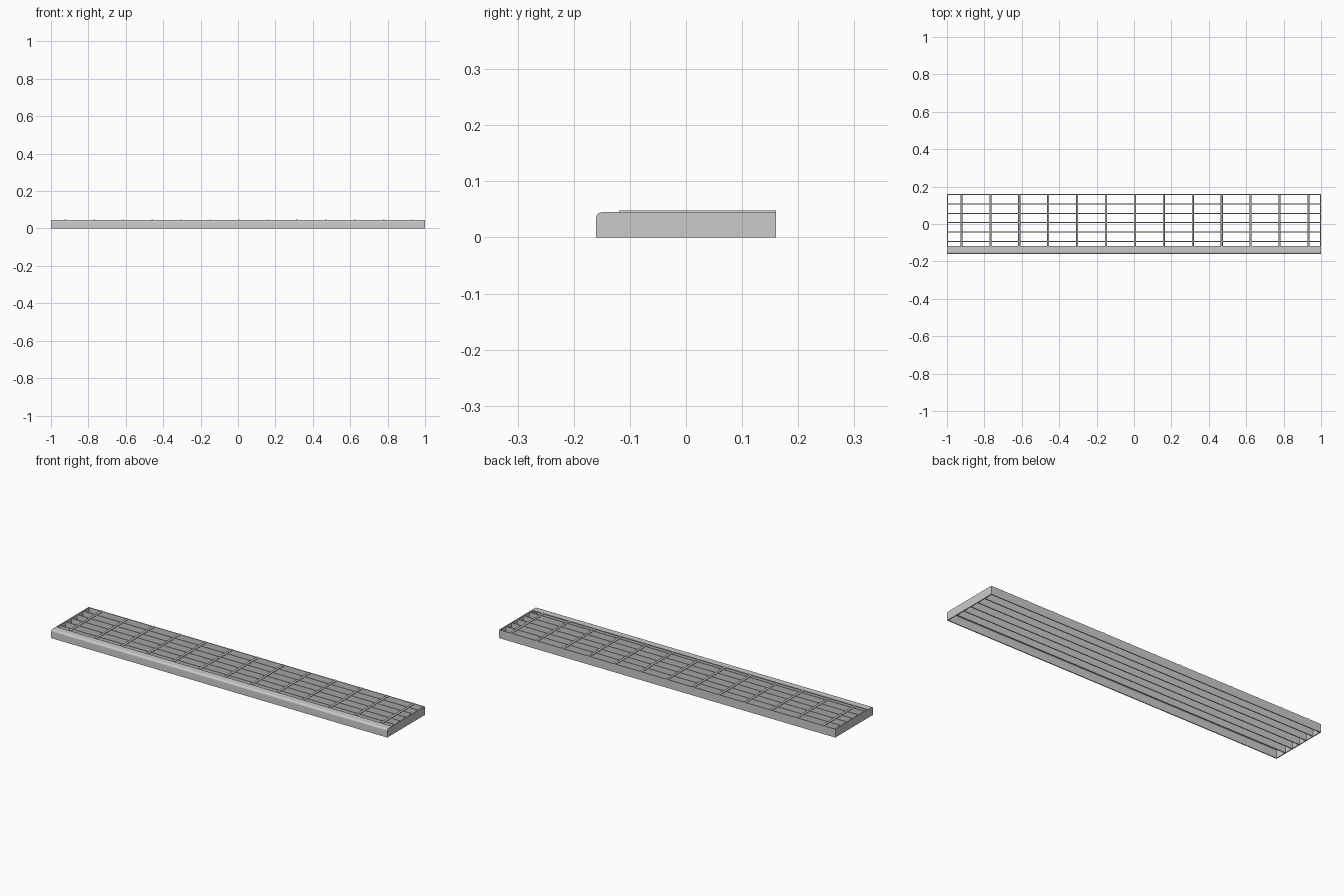
import bpy, bmesh, math

if "Cube" in bpy.data.objects:
    bpy.data.objects.remove(bpy.data.objects["Cube"])

H = 0.045    # bar height
T = 0.005    # plate thickness


def box(name, lo, hi):
    bm = bmesh.new()
    bmesh.ops.create_cube(bm, size=1)
    for v in bm.verts:
        v.co = [(a + b) / 2 + c * (b - a) for a, b, c in zip(lo, hi, v.co)]
    me = bpy.data.meshes.new(name)
    bm.to_mesh(me)
    bm.free()
    ob = bpy.data.objects.new(name, me)
    bpy.context.collection.objects.link(ob)
    return ob


def extrude_x(name, profile, x0, x1):
    """Extrude a closed (y, z) profile along x."""
    bm = bmesh.new()
    face = bm.faces.new([bm.verts.new((x0, y, z)) for y, z in profile])
    ext = bmesh.ops.extrude_face_region(bm, geom=[face])["geom"]
    bmesh.ops.translate(bm, vec=(x1 - x0, 0, 0),
                        verts=[g for g in ext if isinstance(g, bmesh.types.BMVert)])
    bmesh.ops.recalc_face_normals(bm, faces=bm.faces)
    me = bpy.data.meshes.new(name)
    bm.to_mesh(me)
    bm.free()
    ob = bpy.data.objects.new(name, me)
    bpy.context.collection.objects.link(ob)
    bpy.context.view_layer.objects.active = ob
    ob.select_set(True)
    bpy.ops.object.shade_smooth_by_angle(angle=math.radians(30))
    ob.select_set(False)
    return ob


def corner(r, n=8):
    """Rounded front top corner, centre shared by inner and outer radii."""
    return [(-0.15 - r * math.cos(i / n * math.pi / 2),
             H - 0.01 + r * math.sin(i / n * math.pi / 2)) for i in range(n + 1)]


# Rounded front nosing, an L-shaped folded plate
outer = [(-0.16, 0)] + corner(0.01) + [(-0.118, H)]
inner = [(-0.118, H - T)] + corner(0.01 - T)[::-1] + [(-0.16 + T, 0)]
extrude_x("nosing", outer + inner, -1 + T, 1 - T)

# End plates with the matching rounded corner
plate = [(-0.16, 0)] + corner(0.01) + [(0.16, H), (0.16, 0)]
extrude_x("end_plate_left", plate, -1, -1 + T)
extrude_x("end_plate_right", plate, 1 - T, 1)

# Long bearing bars
for i in range(6):
    y = 0.1575 - 0.0501 * i
    box(f"bearing_bar_{i + 1}", (-1 + T, y - T / 2, 0), (1 - T, y + T / 2, H))

# Round cross rods set into the tops of the bars
for i in range(13):
    bpy.ops.mesh.primitive_cylinder_add(
        vertices=16, radius=0.0055, depth=0.279,
        location=(-0.923 + 0.1547 * i, 0.0205, 0.0425), rotation=(math.pi / 2, 0, 0))
    rod = bpy.context.object
    rod.name = f"cross_rod_{i + 1}"
    bpy.ops.object.shade_smooth_by_angle(angle=math.radians(40))
